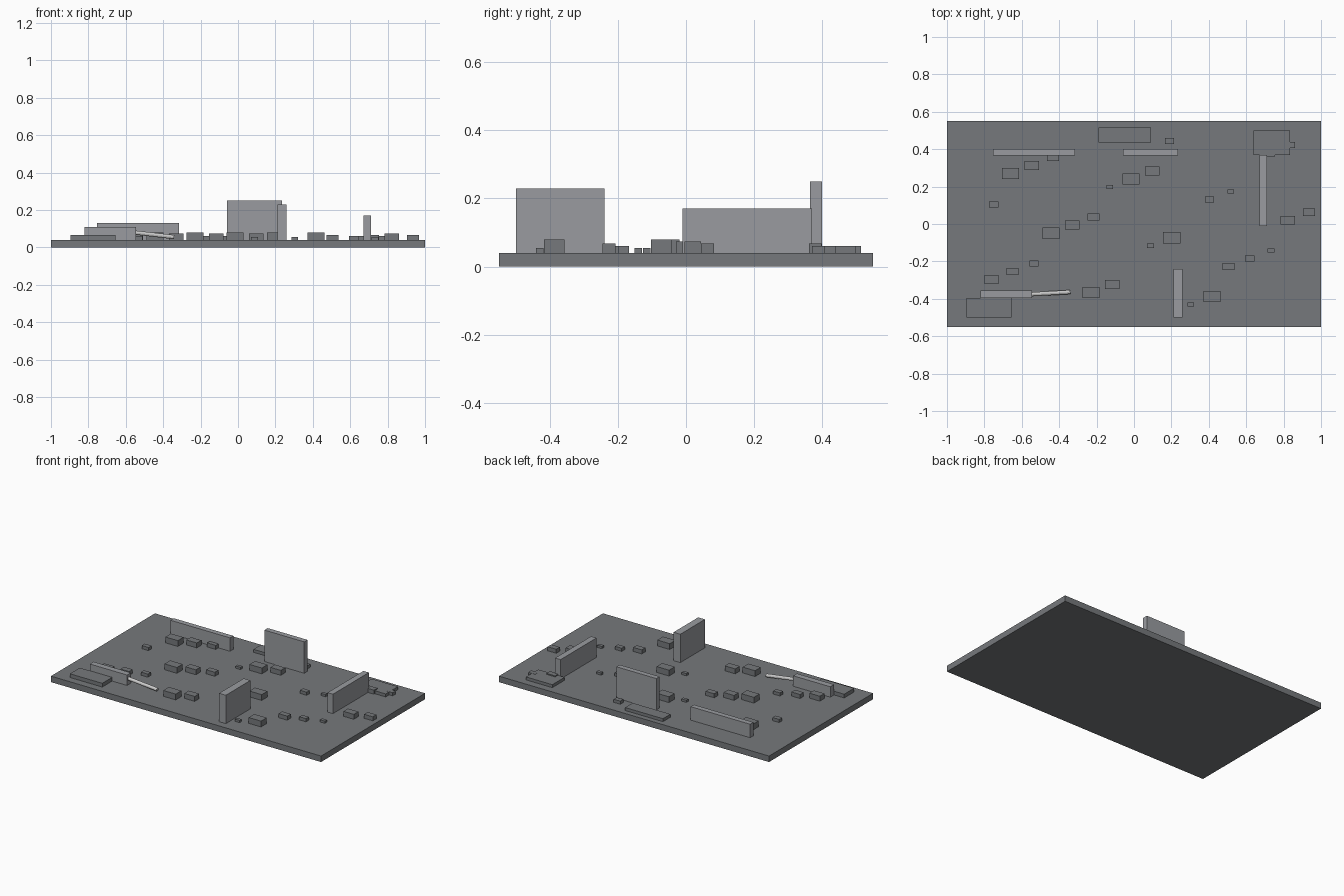
import bpy
from mathutils import Vector

if "Cube" in bpy.data.objects:
    bpy.data.objects.remove(bpy.data.objects["Cube"])

TOP = 0.04  # height of the ground plate's upper face


def grey(name, col):
    m = bpy.data.materials.new(name)
    m.diffuse_color = (*col, 1)
    m.use_nodes = True
    m.node_tree.nodes["Principled BSDF"].inputs["Base Color"].default_value = m.diffuse_color
    return m


dark = grey("dark_grey", (0.18, 0.19, 0.20))
mid = grey("mid_grey", (0.32, 0.33, 0.35))


def box(name, x0, x1, y0, y1, z0, z1, mat):
    bpy.ops.mesh.primitive_cube_add(size=1, location=((x0 + x1) / 2, (y0 + y1) / 2, (z0 + z1) / 2))
    o = bpy.context.object
    o.name = name
    o.scale = (x1 - x0, y1 - y0, z1 - z0)
    bpy.ops.object.transform_apply(location=False, rotation=False, scale=True)
    o.data.materials.append(mat)
    return o


# ground plate
box("ground_plate", -1, 1, -0.55, 0.55, 0, TOP, dark)

# standing walls
for x0, x1, y0, y1, z1 in [
    (-0.755, -0.315, 0.365, 0.40, 0.13),
    (-0.06, 0.235, 0.365, 0.40, 0.25),
    (0.67, 0.71, -0.01, 0.37, 0.17),
    (0.21, 0.26, -0.50, -0.24, 0.23),
    (-0.82, -0.545, -0.395, -0.355, 0.11),
]:
    box("wall", x0, x1, y0, y1, TOP, z1, mid)

# low slabs
for x0, x1, y0, y1, z1 in [
    (-0.895, -0.655, -0.50, -0.395, 0.065),
    (-0.19, 0.09, 0.435, 0.515, 0.06),
    (0.64, 0.835, 0.37, 0.50, 0.06),
]:
    box("slab", x0, x1, y0, y1, TOP, z1, dark)

# rubble: diagonal chains of blocks cycling through five sizes
SIZES = [(0.092, 0.060, 0.039), (0.077, 0.048, 0.033), (0.064, 0.038, 0.027),
         (0.050, 0.032, 0.021), (0.036, 0.022, 0.015)]
STEP = (0.1135, 0.043)
CHAINS = [  # start x, start y, first size, count
    (-0.66, 0.27, 0, 3), (-0.13, 0.197, 4, 3), (0.19, 0.443, 3, 1),
    (0.404, 0.13, 3, 2), (-0.75, 0.105, 3, 1), (-0.443, -0.049, 0, 3),
    (0.088, -0.116, 4, 2), (0.822, 0.02, 1, 2), (-0.762, -0.296, 1, 3),
    (-0.23, -0.366, 0, 2), (0.303, -0.43, 4, 2), (0.505, -0.227, 2, 3),
    (0.722, 0.38, 2, 2),
]
for x, y, first, count in CHAINS:
    for i in range(count):
        w, d, h = SIZES[(first + i) % 5]
        cx, cy = x + STEP[0] * i, y + STEP[1] * i
        box("rubble_block", cx - w / 2, cx + w / 2, cy - d / 2, cy + d / 2, TOP, TOP + h, dark)

# bent-down rod leaning out of the low front wall
a, b = Vector((-0.55, -0.376, 0.079)), Vector((-0.342, -0.364, 0.055))
bpy.ops.mesh.primitive_cylinder_add(vertices=12, radius=0.011, depth=(b - a).length, location=(a + b) / 2)
rod = bpy.context.object
rod.name = "fallen_rod"
rod.rotation_euler = (b - a).to_track_quat('Z', 'Y').to_euler()
